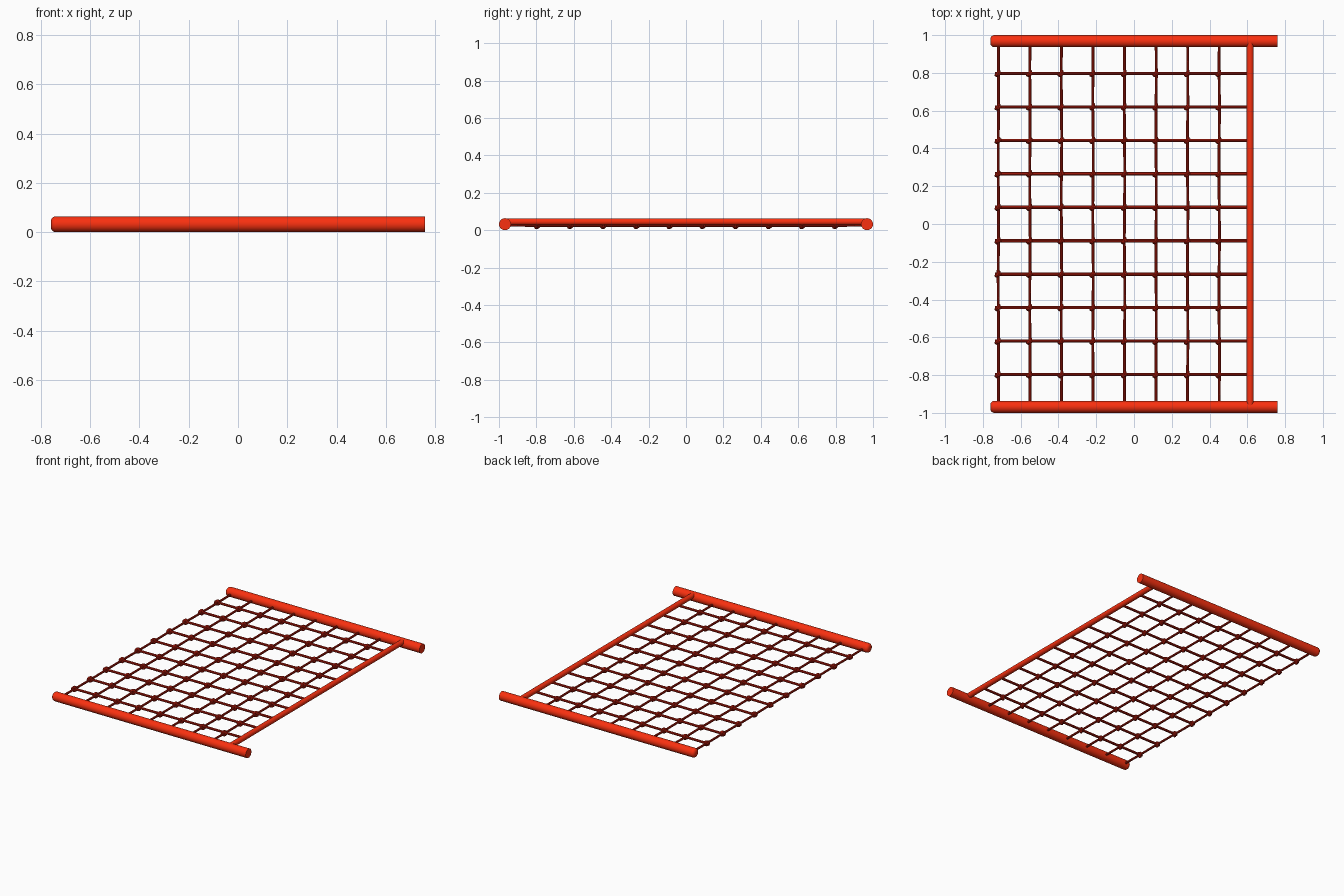
import bpy, math
from mathutils import Vector

if "Cube" in bpy.data.objects:
    bpy.data.objects.remove(bpy.data.objects["Cube"])

def material(name, col):
    m = bpy.data.materials.new(name)
    m.diffuse_color = (*col, 1)
    m.use_nodes = True
    m.node_tree.nodes["Principled BSDF"].inputs["Base Color"].default_value = m.diffuse_color
    return m

RED = material("red_paint", (0.95, 0.03, 0.005))
ROPE = material("rope_red", (0.5, 0.012, 0.004))

def finish(ob, name, mat):
    ob.name = name
    ob.data.materials.append(mat)
    bpy.ops.object.select_all(action='DESELECT')
    ob.select_set(True)
    bpy.context.view_layer.objects.active = ob
    bpy.ops.object.shade_smooth_by_angle(angle=math.radians(40))
    return ob

def rod(name, a, b, r, mat, sides=24, dome=False):
    a, b = Vector(a), Vector(b)
    d = b - a
    bpy.ops.mesh.primitive_cylinder_add(vertices=sides, radius=r, depth=d.length, location=(a + b) / 2)
    ob = bpy.context.object
    ob.rotation_mode = 'QUATERNION'
    ob.rotation_quaternion = Vector((0, 0, 1)).rotation_difference(d)
    if dome:  # round the rim of the lower end only
        w = ob.data.attributes.new("bevel_weight_edge", 'FLOAT', 'EDGE')
        for e in ob.data.edges:
            if all(ob.data.vertices[i].co.z < 0 for i in e.vertices):
                w.data[e.index].value = 1
        bev = ob.modifiers.new("rim", 'BEVEL')
        bev.limit_method = 'WEIGHT'
        bev.width = 0.02
        bev.segments = 4
    return finish(ob, name, mat)

def rope(name, paths, r, cyclic=False):
    cu = bpy.data.curves.new(name, 'CURVE')
    cu.dimensions = '3D'
    cu.bevel_depth = r
    cu.bevel_resolution = 2
    cu.use_fill_caps = True
    for pts in paths:
        s = cu.splines.new('POLY')
        s.points.add(len(pts) - 1)
        for p, q in zip(s.points, pts):
            p.co = (*q, 1)
        s.use_cyclic_u = cyclic
    ob = bpy.data.objects.new(name, cu)
    bpy.context.collection.objects.link(ob)
    bpy.ops.object.select_all(action='DESELECT')
    ob.select_set(True)
    bpy.context.view_layer.objects.active = ob
    bpy.ops.object.convert(target='MESH')
    return finish(bpy.context.object, name, ROPE)

# Frame: two side tubes and one thin cross bar
for side, y in (("front", -0.968), ("back", 0.968)):
    rod(side + "_tube", (-0.76, y, 0.032), (0.76, y, 0.032), 0.032, RED, 32, True)
rod("cross_bar", (0.615, -0.96, 0.045), (0.615, 0.96, 0.045), 0.0185, RED)

# Net ropes
XS = [-0.718 + 0.167 * i for i in range(8)]
YS = [-0.797 + 0.1771 * j for j in range(10)]
Z = 0.027
rope("long_net_ropes", [[(x, -0.955, Z)] + [(x + 0.0015 * math.sin(j * 1.7 + i), y, Z - 0.002)
     for j, y in enumerate(YS)] + [(x, 0.955, Z)] for i, x in enumerate(XS)], 0.0075)
rope("cross_net_ropes", [[(-0.737, y, Z), (0.615, y, Z + 0.006)] for y in YS], 0.0085)

# Knots: one loop around each rope at every crossing
def loop(x, y, along_x):
    pts = []
    for k in range(10):
        a = math.tau * k / 10
        u, w = 0.012 * math.cos(a), 0.012 * math.sin(a)
        t = 0.005 * math.cos(a)
        if along_x:
            pts.append((x + t - 0.002, y + u, Z + w))
        else:
            pts.append((x + u, y - 0.004 + t, Z - 0.001 + w))
    return pts

rope("net_knots", [loop(x, y, f) for x in XS for y in YS for f in (True, False)], 0.0085, True)
